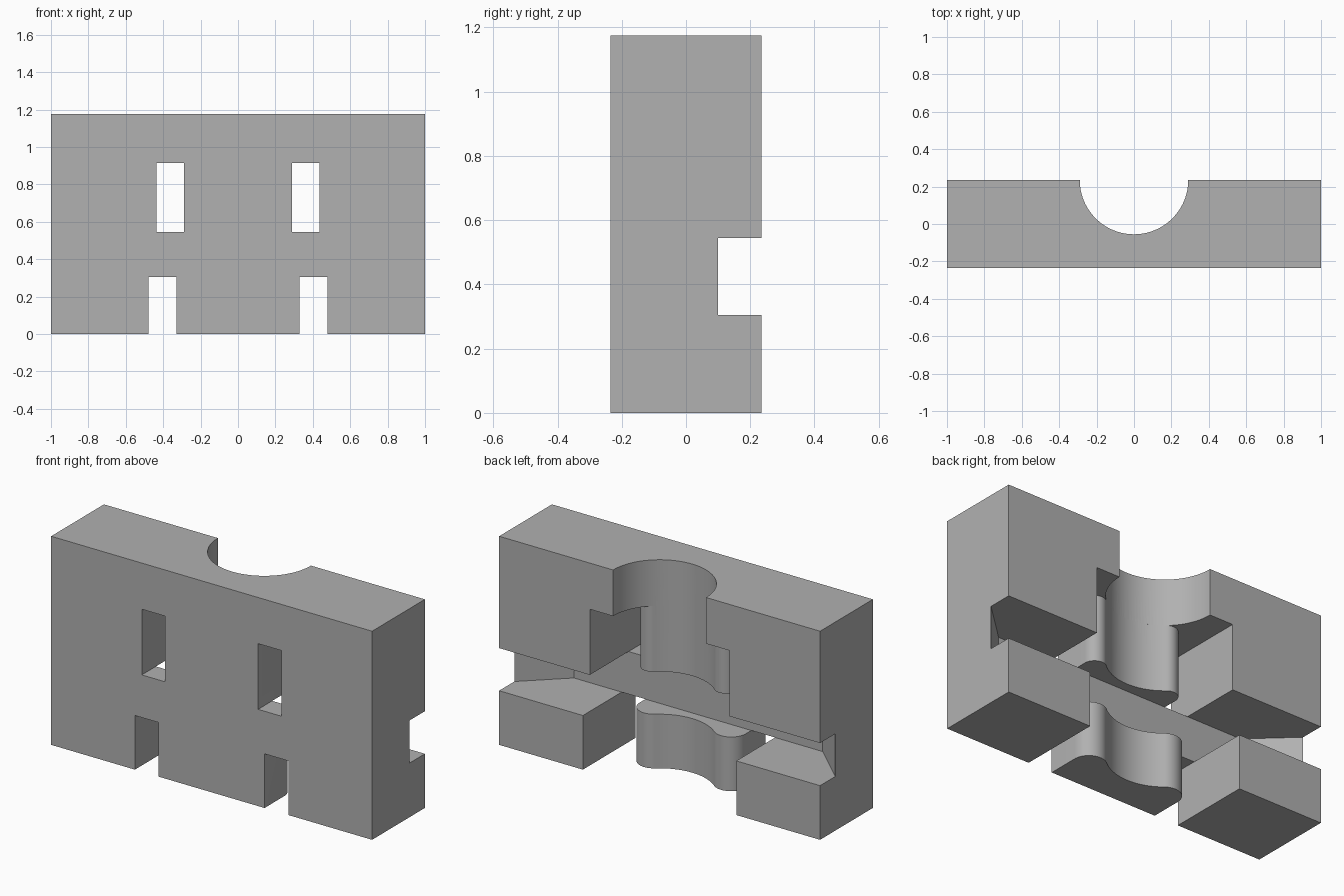
import bpy
import bmesh
from math import atan2, cos, sin, sqrt, pi, radians

old = bpy.data.objects.get("Cube")
if old:
    bpy.data.objects.remove(old, do_unlink=True)

HALF_DEPTH = 0.235
HEIGHT = 1.175
SLOT_LOW, SLOT_HIGH, WINDOW_TOP = 0.305, 0.545, 0.915
CHANNEL_R = 0.29
OUT = 0.3          # cutters reach past the block to this depth

grey = bpy.data.materials.new("plain_grey")
grey.use_nodes = True
color = (0.44, 0.44, 0.44, 1)
grey.diffuse_color = color
grey.node_tree.nodes["Principled BSDF"].inputs["Base Color"].default_value = color


def prism(name, outline, z0, z1):
    """Extrude a plan outline between two heights."""
    bm = bmesh.new()
    face = bm.faces.new([bm.verts.new((x, y, z0)) for x, y in outline])
    top = bmesh.ops.extrude_face_region(bm, geom=[face])["geom"]
    verts = [v for v in top if isinstance(v, bmesh.types.BMVert)]
    bmesh.ops.translate(bm, verts=verts, vec=(0, 0, z1 - z0))
    bmesh.ops.recalc_face_normals(bm, faces=bm.faces)
    mesh = bpy.data.meshes.new(name)
    bm.to_mesh(mesh)
    bm.free()
    mesh.materials.append(grey)
    obj = bpy.data.objects.new(name, mesh)
    bpy.context.collection.objects.link(obj)
    return obj


def arc(cx, cy, r, a0, a1, steps):
    return [(cx + r * cos(a0 + (a1 - a0) * i / steps),
             cy + r * sin(a0 + (a1 - a0) * i / steps)) for i in range(steps + 1)]


def mirrored(half):
    """Close a right-hand half outline with its mirror image."""
    return half + [(-x, y) for x, y in reversed(half) if abs(x) > 1e-5]


def gap_outline(inner, outer, tip_r):
    """Two openings joined behind a centre post with rounded horns."""
    cx = inner - tip_r
    drop = sqrt((CHANNEL_R + tip_r) ** 2 - cx ** 2)
    cy = HALF_DEPTH - drop
    horn = arc(cx, cy, tip_r, 0, atan2(drop, -cx), 20)
    hollow = arc(0, HALF_DEPTH, CHANNEL_R, atan2(-drop, cx), -pi / 2, 16)
    return mirrored([(outer, OUT), (outer, -OUT), (inner, -OUT)] + horn + hollow[1:])


# Solid block
block = prism("block", mirrored([(1, HALF_DEPTH), (1, -HALF_DEPTH)]), 0, HEIGHT)

# Cutters: rear slot with flared ends, window gaps, foot gaps, round channel
slot = mirrored([(1.1, OUT), (1.1, 0.1), (1, 0.1), (0.775, -0.11)])
channel = mirrored([(CHANNEL_R, OUT)] + arc(0, HALF_DEPTH, CHANNEL_R, 0, -pi / 2, 28))
cutters = [
    prism("slot_cutter", slot, SLOT_LOW, SLOT_HIGH),
    prism("window_cutter", gap_outline(0.29, 0.435, 0.06), SLOT_HIGH, WINDOW_TOP),
    prism("foot_cutter", gap_outline(0.33, 0.478, 0.09), -0.1, SLOT_LOW),
    prism("channel_cutter", channel, WINDOW_TOP, HEIGHT + 0.1),
]

bpy.ops.object.select_all(action="DESELECT")
bpy.context.view_layer.objects.active = block
block.select_set(True)
for cutter in cutters:
    cutter.hide_render = True
    mod = block.modifiers.new(cutter.name, "BOOLEAN")
    mod.operation = "DIFFERENCE"
    mod.solver = "EXACT"
    mod.object = cutter
    bpy.ops.object.modifier_apply(modifier=mod.name)
    bpy.data.objects.remove(cutter, do_unlink=True)

bpy.ops.object.shade_smooth_by_angle(angle=radians(30))
